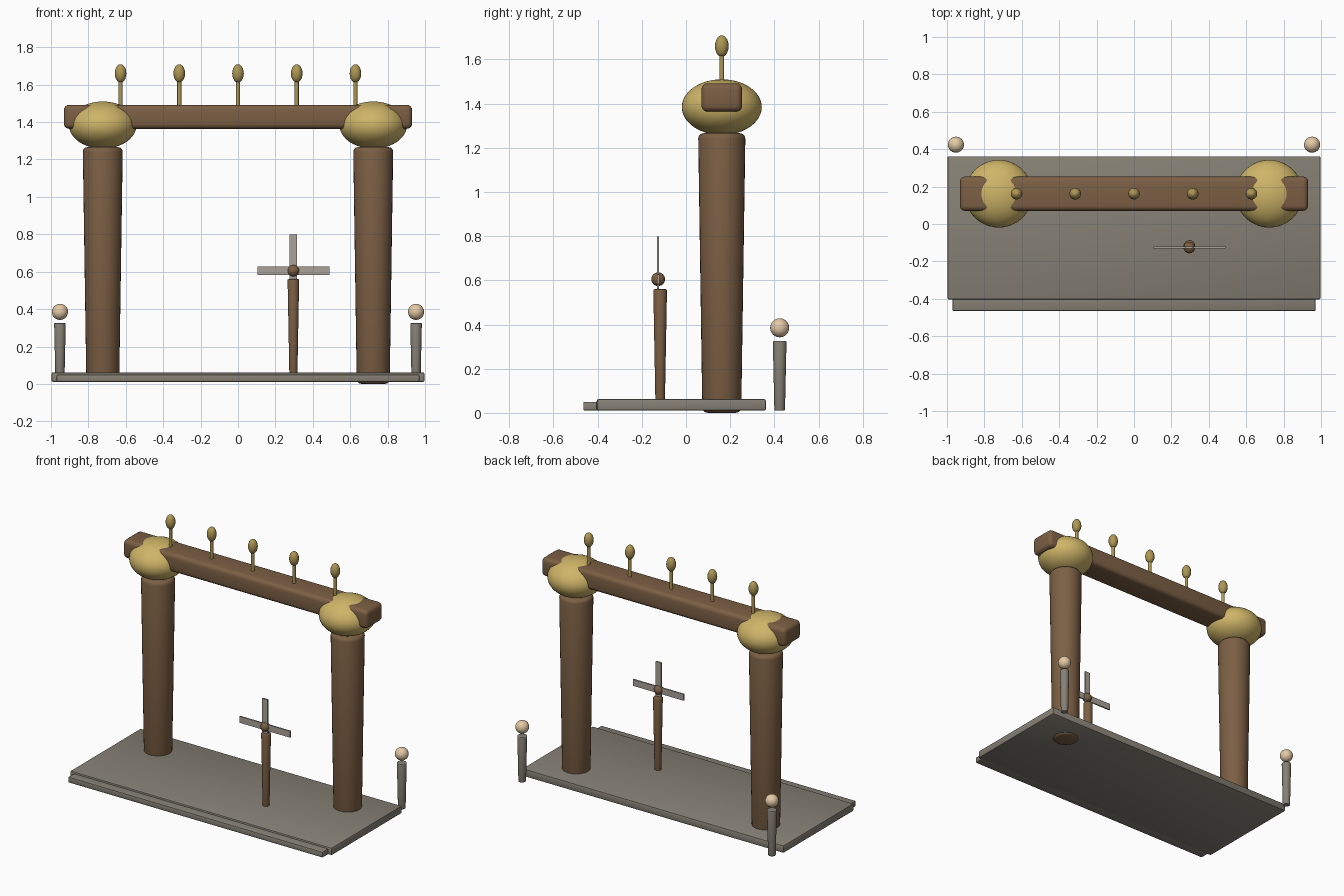
import bpy, math

if "Cube" in bpy.data.objects:
    bpy.data.objects.remove(bpy.data.objects["Cube"])

def material(name, rgb):
    m = bpy.data.materials.new(name)
    m.diffuse_color = (*rgb, 1)
    m.use_nodes = True
    m.node_tree.nodes["Principled BSDF"].inputs["Base Color"].default_value = m.diffuse_color
    return m

WOOD = material("wood", (0.20, 0.115, 0.058))
GOLD = material("gold", (0.62, 0.46, 0.14))
BRASS = material("brass", (0.42, 0.31, 0.09))
STONE = material("stone", (0.24, 0.22, 0.18))
GLOW = material("glow", (0.78, 0.59, 0.38))
BLADE = material("blade", (0.40, 0.36, 0.32))

def finish(name, mat, bevel=0, segments=3):
    ob = bpy.context.object
    ob.name = ob.data.name = name
    ob.data.materials.append(mat)
    if bevel:
        mod = ob.modifiers.new("bevel", 'BEVEL')
        mod.width, mod.segments = bevel, segments
        mod.limit_method, mod.angle_limit = 'ANGLE', math.radians(40)
        bpy.ops.object.modifier_apply(modifier=mod.name)
    bpy.ops.object.shade_smooth_by_angle(angle=math.radians(35))
    return ob

def box(name, lo, hi, mat, bevel=0, segments=3):
    bpy.ops.mesh.primitive_cube_add(size=1, location=[(a + b) / 2 for a, b in zip(lo, hi)])
    bpy.context.object.scale = [b - a for a, b in zip(lo, hi)]
    bpy.ops.object.transform_apply(location=False, rotation=False, scale=True)
    return finish(name, mat, bevel, segments)

def post(name, x, y, z0, z1, r0, r1, mat, bevel=0, sides=32):
    bpy.ops.mesh.primitive_cone_add(vertices=sides, radius1=r0, radius2=r1, depth=z1 - z0,
                                    location=(x, y, (z0 + z1) / 2))
    return finish(name, mat, bevel)

def ball(name, loc, r, rz, mat, segs=32):
    bpy.ops.mesh.primitive_uv_sphere_add(segments=segs, ring_count=segs // 2, radius=1, location=loc)
    bpy.context.object.scale = (r, r, rz)
    bpy.ops.object.transform_apply(location=False, rotation=False, scale=True)
    return finish(name, mat)

# stone platform and front step
box("platform", (-0.997, -0.404, 0.01), (0.997, 0.362, 0.062), STONE, 0.008, 2)
box("front_step", (-0.97, -0.465, 0.011), (0.97, -0.35, 0.05), STONE, 0.006, 2)

# gate columns with swollen gold capitals, and rear lamp posts
Y = 0.162
for side, s, foot in (("left", -1, 0.015), ("right", 1, 0.0)):
    post(side + "_column", s * 0.723, Y, foot, 1.266, 0.088, 0.107, WOOD, 0.025)
    ball(side + "_capital", (s * 0.723, Y, 1.384), 0.181, 0.126, GOLD, 48)
    post(side + "_lamp_post", s * 0.952, 0.424, 0.01, 0.325, 0.024, 0.031, STONE, 0.005, 24)
    ball(side + "_lamp_globe", (s * 0.952, 0.424, 0.385), 0.043, 0.043, GLOW, 24)

# crossbeam
box("crossbeam", (-0.931, 0.07, 1.364), (0.931, 0.254, 1.492), WOOD, 0.028, 4)

# row of finials along the beam
for i in range(5):
    x = (i - 2) * 0.314
    post(f"finial_stem_{i + 1}", x, Y, 1.47, 1.63, 0.011, 0.011, BRASS, 0, 16)
    ball(f"finial_bud_{i + 1}", (x, Y, 1.66), 0.031, 0.049, BRASS, 20)

# pinwheel on its post
PX, PY, PZ = 0.296, -0.126, 0.605
post("pinwheel_post", PX, -0.117, 0.02, 0.56, 0.021, 0.031, WOOD, 0.006, 24)
ball("pinwheel_hub", (PX, PY, PZ), 0.031, 0.031, WOOD, 24)
box("pinwheel_blade_across", (PX - 0.193, PY - 0.005, PZ - 0.022),
    (PX + 0.193, PY + 0.005, PZ + 0.022), BLADE)
box("pinwheel_blade_upright", (PX - 0.02, PY - 0.0045, PZ - 0.193),
    (PX + 0.02, PY + 0.0045, PZ + 0.193), BLADE)
